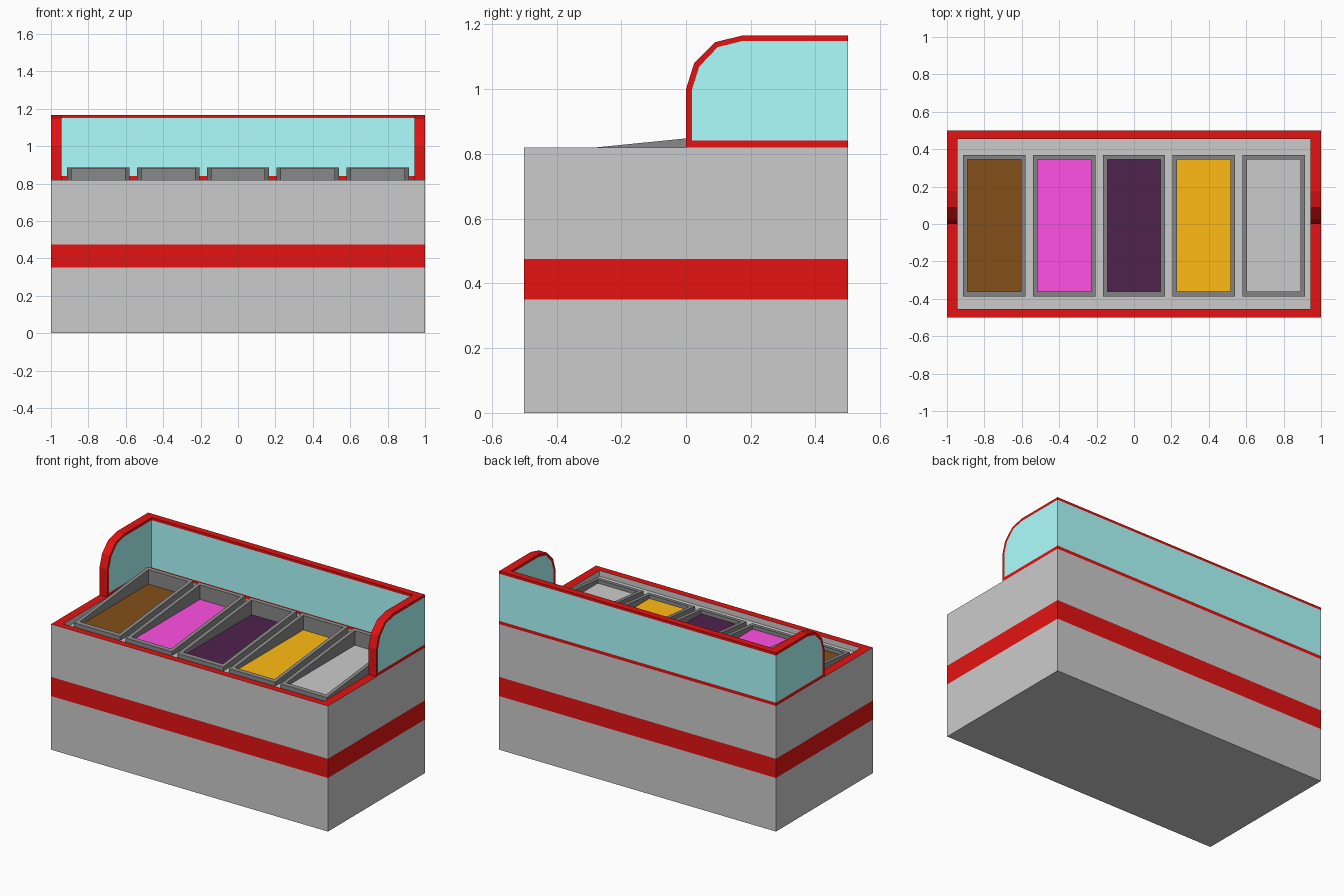
import bpy, bmesh

if "Cube" in bpy.data.objects:
    bpy.data.objects.remove(bpy.data.objects["Cube"])


def mat(name, r, g, b):
    m = bpy.data.materials.new(name)
    m.diffuse_color = (r, g, b, 1)
    m.use_nodes = True
    m.node_tree.nodes["Principled BSDF"].inputs["Base Color"].default_value = m.diffuse_color
    return m


GREY = mat("light_grey", 0.8, 0.8, 0.8)
RED = mat("red", 0.78, 0.006, 0.006)
GLASS = mat("aqua_glass", 0.42, 1.0, 1.0)
STEEL = mat("dark_steel", 0.25, 0.25, 0.25)


def finish(bm, name, mats):
    bmesh.ops.recalc_face_normals(bm, faces=bm.faces[:])
    me = bpy.data.meshes.new(name)
    bm.to_mesh(me)
    bm.free()
    for m in mats:
        me.materials.append(m)
    ob = bpy.data.objects.new(name, me)
    bpy.context.collection.objects.link(ob)
    return ob


def rect(x0, x1, y0, y1, z):
    """Rectangular ring; z may be a number or a function of y."""
    f = z if callable(z) else (lambda y: z)
    return [(x, y, f(y)) for x, y in ((x0, y0), (x1, y0), (x1, y1), (x0, y1))]


def loft(name, rings, bands, mats, cap_mat):
    """Skin successive rings; bands holds one material index per step."""
    bm = bmesh.new()
    vs = [[bm.verts.new(p) for p in r] for r in rings]
    for a, b, mi in zip(vs, vs[1:], bands):
        for i in range(len(a)):
            j = (i + 1) % len(a)
            bm.faces.new((a[i], a[j], b[j], b[i])).material_index = mi
    bm.faces.new(vs[0][::-1]).material_index = bands[0]
    bm.faces.new(vs[-1]).material_index = cap_mat
    return finish(bm, name, mats)


def prism(name, profile, x0, x1, m):
    """Extrude a (y, z) profile along x."""
    bm = bmesh.new()
    a = [bm.verts.new((x0, y, z)) for y, z in profile]
    b = [bm.verts.new((x1, y, z)) for y, z in profile]
    bm.faces.new(a)
    bm.faces.new(b[::-1])
    for i in range(len(a)):
        j = (i + 1) % len(a)
        bm.faces.new((a[i], b[i], b[j], a[j]))
    return finish(bm, name, [m])


# Counter body: grey cabinet, red band, red rim and shallow grey well
XI, YI, FLOOR = 0.943, 0.455, 0.783
full = (-1, 1, -0.5, 0.5)
well = (-XI, XI, -YI, YI)
loft("counter_body",
     [rect(*full, z) for z in (0, 0.35, 0.475, 0.82)]
     + [rect(*well, 0.82), rect(*well, FLOOR)],
     [0, 1, 0, 1, 0], [GREY, RED], 0)


# Five trays with a rim rising towards the back and a flat filling
def slope(y):
    return 0.848 + 0.1 * y


fillings = [mat("brown_filling", 0.23, 0.078, 0.01),
            mat("pink_filling", 1.0, 0.08, 0.77),
            mat("purple_filling", 0.078, 0.016, 0.073),
            mat("yellow_filling", 1.0, 0.5, 0.007),
            GREY]
for i, fill in enumerate(fillings):
    cx = (i - 2) * 0.373
    outer = (cx - 0.167, cx + 0.167, -0.388, 0.37)
    inner = (cx - 0.143, cx + 0.143, -0.36, 0.345)
    loft(f"tray_{i + 1}",
         [rect(*outer, FLOOR), rect(*outer, slope),
          rect(*inner, slope), rect(*inner, 0.788)],
         [0, 0, 0], [STEEL, fill], 1)

# Side guards: curved glass with a red edge trim
outline = [(0.5, 0.82), (0, 0.82), (0, 1.0), (0.025, 1.08),
           (0.09, 1.145), (0.175, 1.166), (0.5, 1.166)]
pane = [(0.5, 0.841), (0.018, 0.841), (0.018, 0.997), (0.041, 1.07),
        (0.098, 1.13), (0.176, 1.149), (0.5, 1.149)]
for side, s in (("left", -1), ("right", 1)):
    prism(f"{side}_guard_trim", outline + pane[::-1], s * XI, s, RED)
    prism(f"{side}_guard_glass", pane, s * XI, s, GLASS)

# Back guard between the sides
for name, z0, z1, m in (("back_guard_lower_trim", 0.82, 0.841, RED),
                        ("back_guard_glass", 0.841, 1.149, GLASS),
                        ("back_guard_upper_trim", 1.149, 1.166, RED)):
    prism(name, [(YI, z0), (0.5, z0), (0.5, z1), (YI, z1)], -XI, XI, m)
